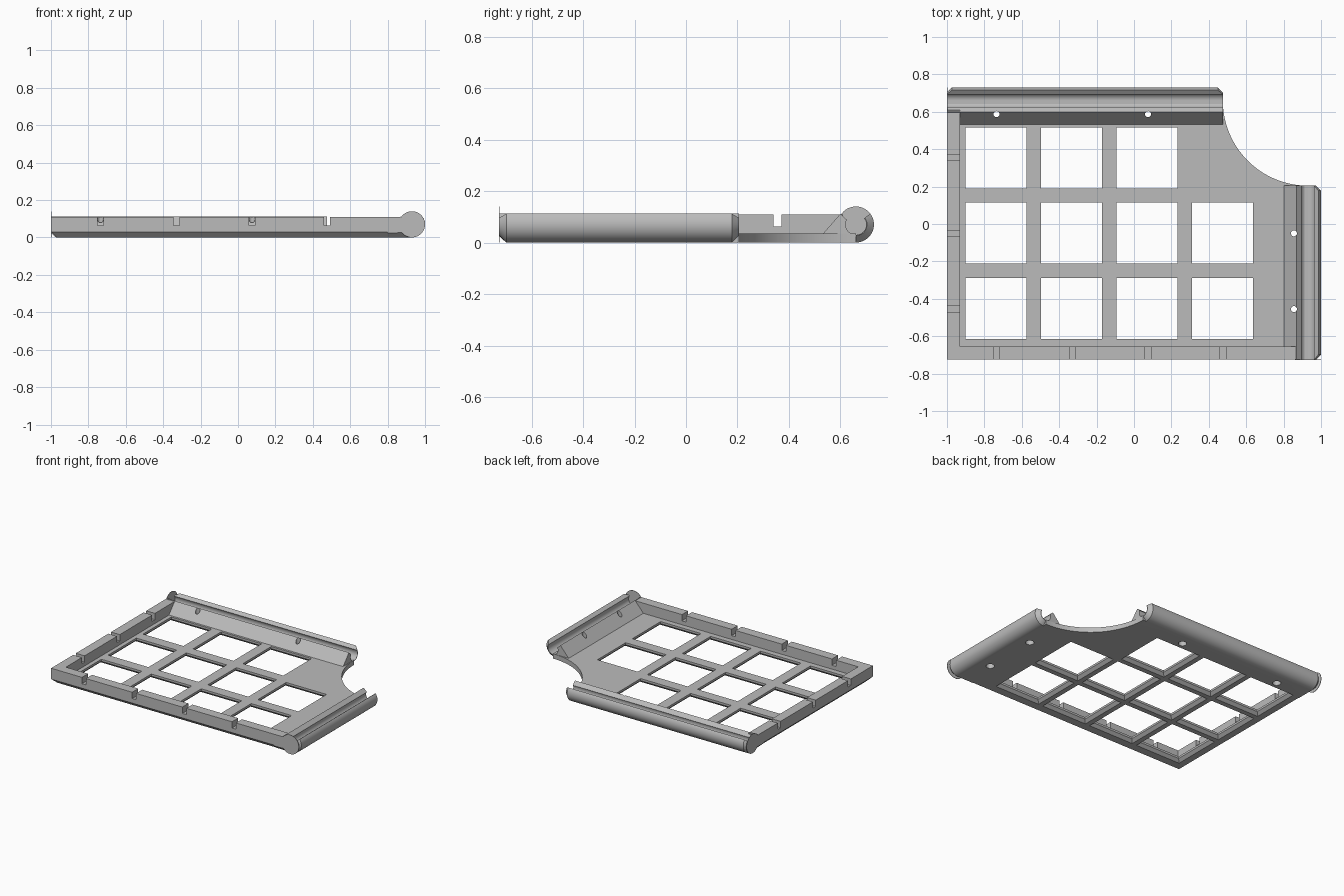
import bpy, bmesh, math
from mathutils import Vector

if "Cube" in bpy.data.objects:
    bpy.data.objects.remove(bpy.data.objects["Cube"])

grey = bpy.data.materials.new("plain grey")
grey.diffuse_color = (0.5, 0.5, 0.5, 1)
grey.use_nodes = True
grey.node_tree.nodes["Principled BSDF"].inputs["Base Color"].default_value = grey.diffuse_color
R, RI, CH = 0.07, 0.04, 0.027        # tube radius, channel radius, end chamfer
CX, CY, CZ = 0.93, 0.66, 0.073       # tube axes
TOP = 0.112                          # rim height


def loft(name, *solids):
    """Each solid is a list of matching rings, closed with end caps."""
    bm = bmesh.new()
    for rings in solids:
        vs = [[bm.verts.new(p) for p in r] for r in rings]
        n = len(vs[0])
        for a, b in zip(vs, vs[1:]):
            for i in range(n):
                j = (i + 1) % n
                bm.faces.new((a[i], a[j], b[j], b[i]))
        bm.faces.new(vs[0][::-1])
        bm.faces.new(vs[-1])
    bmesh.ops.recalc_face_normals(bm, faces=bm.faces)
    me = bpy.data.meshes.new(name)
    bm.to_mesh(me)
    bm.free()
    me.materials.append(grey)
    ob = bpy.data.objects.new(name, me)
    bpy.context.collection.objects.link(ob)
    return ob


def rect(x0, x1, y0, y1, z):
    return [(x0, y0, z), (x1, y0, z), (x1, y1, z), (x0, y1, z)]


def box(x0, x1, y0, y1, z0, z1):
    return [rect(x0, x1, y0, y1, z0), rect(x0, x1, y0, y1, z1)]


def rod(x, y, r, z0, z1, n=24):
    return [[(x + r * math.cos(2 * math.pi * i / n),
              y + r * math.sin(2 * math.pi * i / n), z) for i in range(n)] for z in (z0, z1)]


def combine(target, tool, op):
    m = target.modifiers.new("combine", 'BOOLEAN')
    m.operation, m.object, m.solver = op, tool, 'EXACT'
    bpy.context.view_layer.objects.active = target
    bpy.ops.object.modifier_apply(modifier=m.name)
    bpy.data.objects.remove(tool)


def arc(r, a0, a1, n):
    return [(r * math.cos(math.radians(a0 + (a1 - a0) * i / n)),
             CZ + r * math.sin(math.radians(a0 + (a1 - a0) * i / n))) for i in range(n + 1)]


def channel_section(inset):
    """Open C channel with a sloped inner wedge, as (outward, height)."""
    return ([(-0.13, max(inset, 0.003) if inset else CZ - R), (-0.13, 0.035), (-0.06, 0.115), (-0.034, 0.09)]
            + arc(RI, 160, 397, 28) + arc(R - inset, 397, 270, 20)[:])


def channel(name, start, end, place):
    stations = [(start, CH), (start + CH, 0), (end - CH, 0), (end, CH)]
    return loft(name, [[place(u, t, z) for u, z in channel_section(c)] for t, c in stations])


def along_y(u, t, z):
    return (CX + u, t, z)


def along_x(u, t, z):
    return (t, CY + u, z)


# floor with bevelled left and front bottom edges and a quarter-round corner cut
base = CZ - R
frame = loft("grid_frame", [rect(-0.97, CX, -0.695, CY, base), rect(-1, CX, -0.725, CY, 0.033),
                            rect(-1, CX, -0.725, CY, 0.038)])
combine(frame, loft("corner_cutter", rod(CX, CY, 0.455, -0.1, 0.3, 128)), 'DIFFERENCE')

# left and front rim walls
combine(frame, loft("left_rim", box(-1, -0.93, -0.725, 0.61, 0.033, TOP)), 'UNION')
combine(frame, loft("front_rim", box(-1, 0.872, -0.725, -0.655, 0.033, TOP)), 'UNION')

# hinge channels on the right and back
combine(frame, channel("right_channel", -0.725, 0.205, along_y), 'UNION')
combine(frame, channel("back_channel", -1, 0.475, along_x), 'UNION')

# grid of windows, flared towards the underside
windows = []
for col in range(4):
    for row in range(3):
        if col == 3 and row == 2:
            continue
        x, y = -0.737 + 0.403 * col, -0.452 + 0.403 * row

        def sq(h, z):
            return rect(x - h, x + h, y - h, y + h, z)
        windows.append([sq(0.191, -0.005), sq(0.163, 0.023), sq(0.163, 0.06)])
combine(frame, loft("window_cutter", *windows), 'DIFFERENCE')

# notches in the rims
notches = [box(x - 0.016, x + 0.016, -0.8, -0.64, 0.066, 0.2) for x in (-0.735, -0.33, 0.075, 0.475)]
notches += [box(-1.1, -0.91, y - 0.016, y + 0.016, 0.066, 0.2) for y in (-0.455, -0.05, 0.355)]
combine(frame, loft("notch_cutter", *notches), 'DIFFERENCE')

# screw holes with wider mouths underneath
spots = [(-0.735, 0.587), (0.075, 0.587), (0.855, -0.05), (0.855, -0.455)]
combine(frame, loft("counterbore_cutter", *[rod(x, y, 0.028, -0.05, 0.05) for x, y in spots]), 'DIFFERENCE')
combine(frame, loft("hole_cutter", *[rod(x, y, 0.016, -0.05, 0.2) for x, y in spots]), 'DIFFERENCE')


# thin round caps closing the outer channel ends
def cap(name, t, place):
    ring = arc(R, 0, 360, 48)[:-1]
    return loft(name, [[place(u, s, z) for u, z in ring] for s in (t, t + 0.003)])


parts = [frame, cap("right_channel_cap", -0.727, along_y), cap("back_channel_cap", -1.0, along_x)]

# settle on the ground, smooth the round surfaces only
for ob in parts:
    for v in ob.data.vertices:
        v.co += Vector((0, 0, -base))
    bpy.ops.object.select_all(action='DESELECT')
    ob.select_set(True)
    bpy.context.view_layer.objects.active = ob
    bpy.ops.object.shade_smooth_by_angle(angle=math.radians(25))
